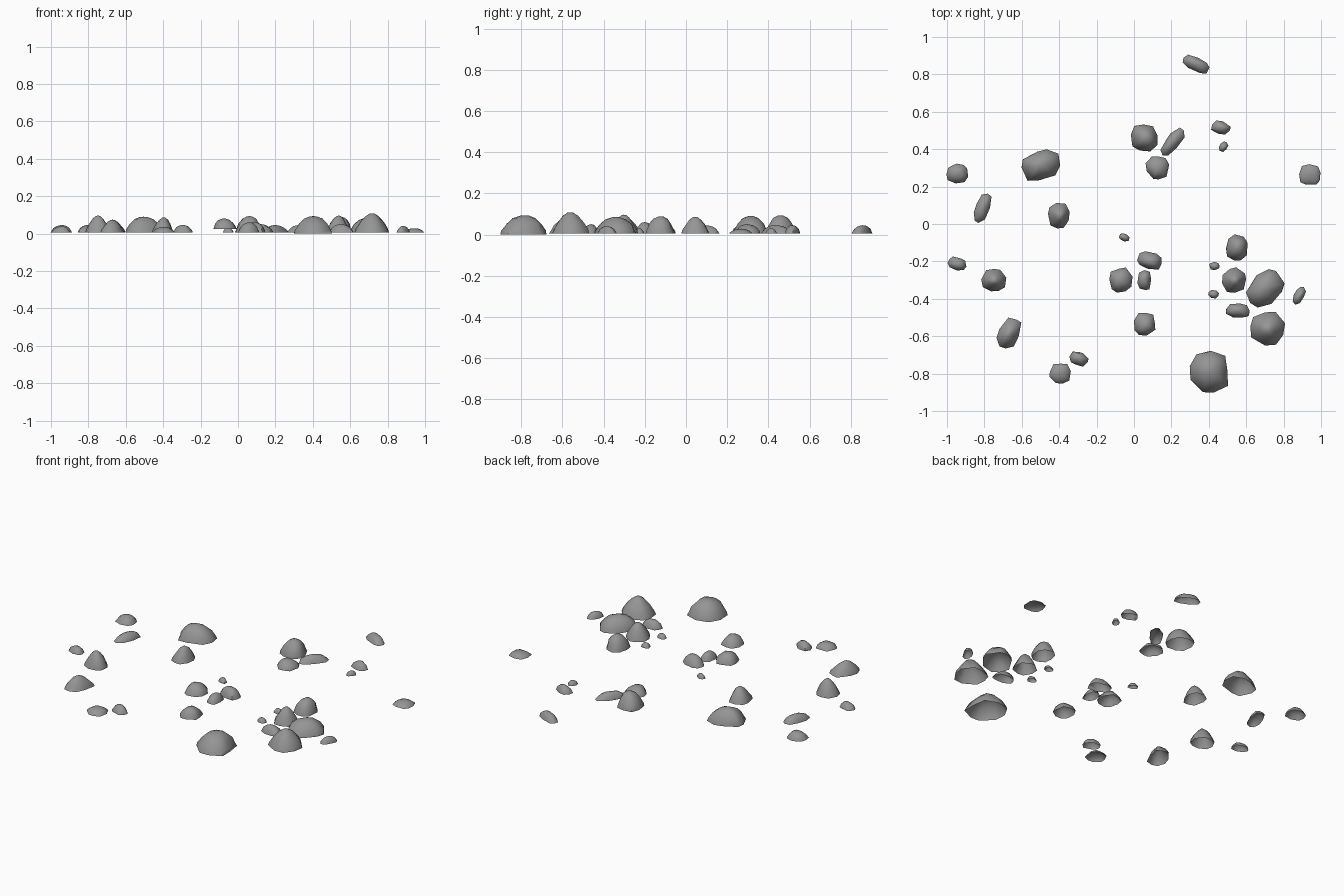
import bpy
import bmesh
import random
from math import cos, sin, pi, radians
from mathutils import Matrix, Vector

# Remove the default cube only
default_cube = bpy.data.objects.get("Cube")
if default_cube:
    bpy.data.objects.remove(default_cube, do_unlink=True)

rng = random.Random(7)

# One grey stone colour for everything
stone = bpy.data.materials.new("stone_grey")
stone.use_nodes = True
grey = (0.3, 0.3, 0.3, 1)
stone.diffuse_color = grey
shader = stone.node_tree.nodes["Principled BSDF"]
shader.inputs["Base Color"].default_value = grey
shader.inputs["Roughness"].default_value = 0.9

# Side profiles as (radius, height) fractions from the ground to the cap
DOME = ((1, 0), (0.95, 0.2), (0.77, 0.57), (0.5, 0.85), (0.2, 0.98))
PEAK = ((1, 0), (0.91, 0.22), (0.68, 0.55), (0.4, 0.84), (0.16, 0.98))


def uneven_outline(sides):
    """Irregular blunt polygon, stretched to fill a unit box."""
    points = []
    start = rng.uniform(0, pi)
    for i in range(sides):
        angle = start + 2 * pi * (i + rng.uniform(-0.22, 0.22)) / sides
        c, s = cos(angle), sin(angle)
        blunt = (abs(c) ** 3 + abs(s) ** 3) ** (-1 / 3)
        radius = blunt * rng.uniform(0.93, 1.05)
        points.append(Vector((radius * c, radius * s)))
    for axis in (0, 1):
        low = min(p[axis] for p in points)
        high = max(p[axis] for p in points)
        for p in points:
            p[axis] = 2 * (p[axis] - low) / (high - low) - 1
    return points


def rock(name, x, y, length, width, turn, top, profile=DOME, base=0.005):
    """Hollow stone shell; length and width are half sizes before turning."""
    sides = 9 if length > 0.05 else 8
    outline = uneven_outline(sides)
    lean = Vector((rng.uniform(-0.1, 0.1), rng.uniform(-0.1, 0.1)))
    bm = bmesh.new()
    rings = []
    for level, (radius, height) in enumerate(profile):
        middle = 0 < level < len(profile) - 1
        ring = []
        for p in outline:
            wobble = rng.uniform(0.94, 1.04) if middle else 1
            flat = p * radius * wobble + lean * height * height
            ring.append(bm.verts.new((
                flat.x * length,
                flat.y * width,
                height * (top - base))))
        rings.append(ring)
    crown = bm.verts.new((lean.x * length, lean.y * width, top - base))

    # Walls between neighbouring rings, then the crown; the ground side is open
    for i in range(sides):
        j = (i + 1) % sides
        for lower, upper in zip(rings, rings[1:]):
            bm.faces.new((lower[i], lower[j], upper[j], upper[i]))
        bm.faces.new((rings[-1][i], rings[-1][j], crown))
    bm.transform(Matrix.Translation((x, y, base))
                 @ Matrix.Rotation(radians(turn), 4, "Z"))

    mesh = bpy.data.meshes.new(name)
    bm.to_mesh(mesh)
    bm.free()
    mesh.materials.append(stone)
    obj = bpy.data.objects.new(name, mesh)
    bpy.context.collection.objects.link(obj)
    stones.append(obj)


stones = []

# Stones at the back
rock("rear_long_stone", 0.33, 0.855, 0.074, 0.036, -27, 0.045)
rock("rear_boulder", 0.055, 0.46, 0.072, 0.072, 0, 0.093)
rock("rear_slanted_stone", 0.205, 0.437, 0.088, 0.037, 52, 0.045)
rock("rear_round_stone", 0.125, 0.3, 0.063, 0.061, 0, 0.05)
rock("rear_left_stone", 0.465, 0.515, 0.05, 0.035, -15, 0.045)
rock("rear_left_pebble", 0.478, 0.413, 0.029, 0.021, 60, 0.03)
rock("outer_left_stone", 0.94, 0.265, 0.057, 0.055, 0, 0.028)

# Stones on the right side
rock("right_large_boulder", -0.495, 0.315, 0.105, 0.075, 18, 0.09)
rock("right_outer_stone", -0.945, 0.27, 0.058, 0.053, 0, 0.045)
rock("right_long_stone", -0.81, 0.085, 0.082, 0.037, 70, 0.045)
rock("right_inner_boulder", -0.402, 0.045, 0.058, 0.068, 0, 0.086, PEAK)
rock("right_edge_stone", -0.945, -0.213, 0.051, 0.034, -20, 0.038)
rock("right_peaked_boulder", -0.75, -0.3, 0.067, 0.06, 0, 0.096, PEAK)
rock("right_front_boulder", -0.67, -0.585, 0.084, 0.055, 65, 0.074, PEAK)
rock("front_right_stone", -0.395, -0.8, 0.057, 0.053, 0, 0.036)
rock("front_right_small_stone", -0.295, -0.72, 0.051, 0.035, -20, 0.046)

# Stones near the middle
rock("middle_pebble", -0.052, -0.072, 0.028, 0.02, -20, 0.03)
rock("middle_raised_stone", -0.07, -0.3, 0.062, 0.067, 0, 0.08, DOME, 0.024)
rock("middle_left_stone", 0.085, -0.195, 0.065, 0.046, -20, 0.06)
rock("middle_small_stone", 0.055, -0.3, 0.037, 0.053, 0, 0.05)
rock("middle_front_stone", 0.057, -0.535, 0.057, 0.06, 0, 0.06)

# Cluster at the front left
rock("cluster_rear_pebble", 0.43, -0.225, 0.027, 0.022, -10, 0.03)
rock("cluster_front_pebble", 0.425, -0.375, 0.028, 0.022, -15, 0.03)
rock("cluster_peaked_boulder", 0.535, -0.3, 0.064, 0.068, 0, 0.096, PEAK)
rock("cluster_rear_boulder", 0.55, -0.125, 0.058, 0.07, 0, 0.088)
rock("cluster_long_boulder", 0.7, -0.345, 0.11, 0.08, 50, 0.085)
rock("cluster_flat_stone", 0.555, -0.463, 0.064, 0.038, 0, 0.05)
rock("cluster_outer_stone", 0.882, -0.383, 0.052, 0.026, 62, 0.04)
rock("cluster_tall_boulder", 0.715, -0.56, 0.093, 0.09, 0, 0.108, PEAK)
rock("front_large_boulder", 0.4, -0.79, 0.102, 0.112, 0, 0.093, DOME, 0)

# Soft facets all over
bpy.ops.object.select_all(action="DESELECT")
for obj in stones:
    obj.select_set(True)
bpy.context.view_layer.objects.active = stones[0]
bpy.ops.object.shade_smooth_by_angle(angle=radians(60))
